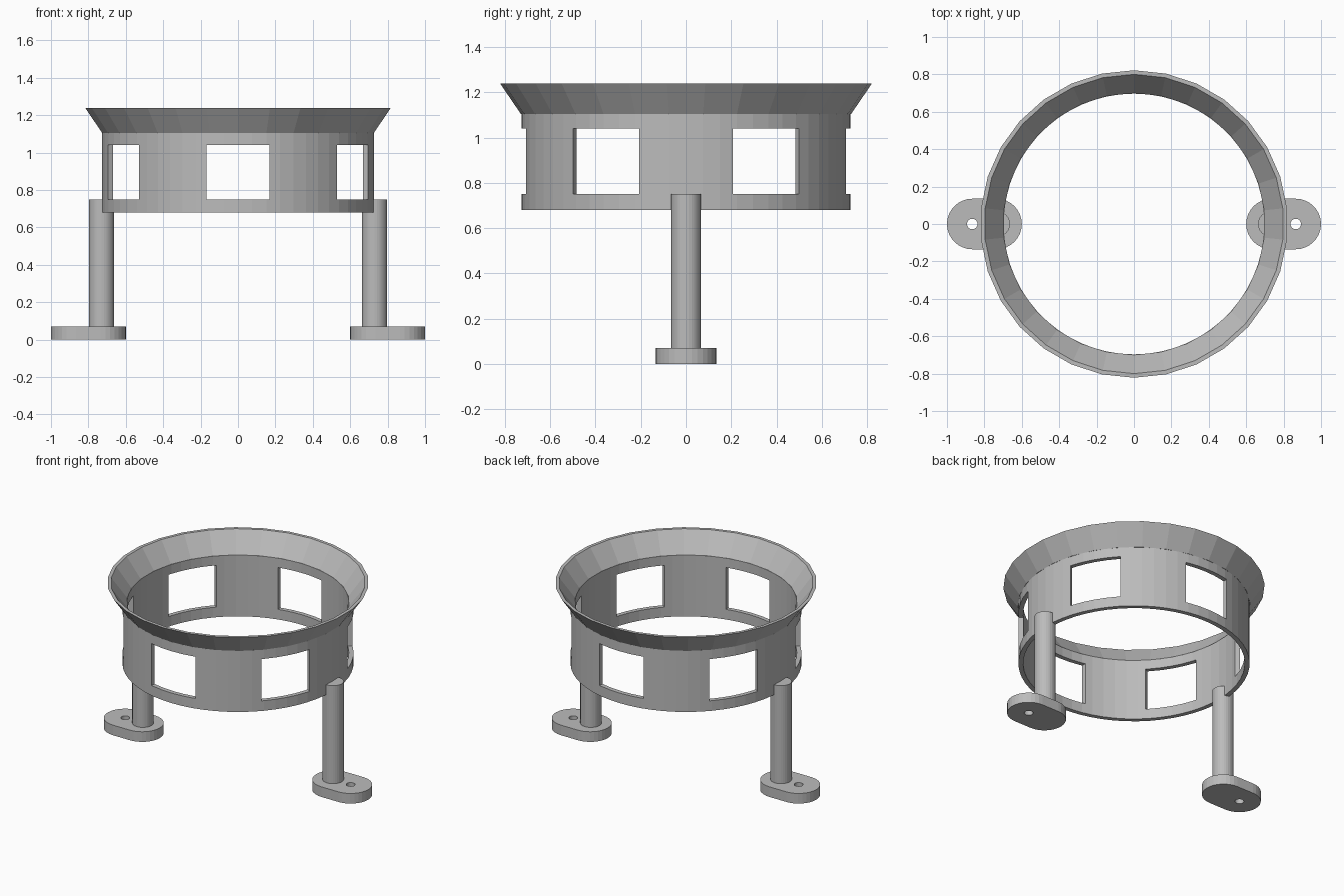
import bpy, bmesh, math
from mathutils import Matrix

cube = bpy.data.objects.get("Cube")
if cube:
    bpy.data.objects.remove(cube, do_unlink=True)

grey = bpy.data.materials.new("plain_grey")
GREY = (0.5, 0.5, 0.5, 1)
grey.diffuse_color = GREY
grey.use_nodes = True
grey.node_tree.nodes["Principled BSDF"].inputs["Base Color"].default_value = GREY


def finish(name, bm):
    bmesh.ops.recalc_face_normals(bm, faces=bm.faces)
    mesh = bpy.data.meshes.new(name)
    bm.to_mesh(mesh)
    bm.free()
    mesh.materials.append(grey)
    obj = bpy.data.objects.new(name, mesh)
    bpy.context.collection.objects.link(obj)
    return obj


def lathe(name, profile, sides, start=0.0):
    """Revolve a closed (radius, height) profile around z."""
    bm = bmesh.new()
    loops = []
    for i in range(sides):
        a = start + math.tau * i / sides
        loops.append([bm.verts.new((r * math.cos(a), r * math.sin(a), z)) for r, z in profile])
    n = len(profile)
    for i in range(sides):
        p, q = loops[i], loops[(i + 1) % sides]
        for j in range(n):
            k = (j + 1) % n
            bm.faces.new((p[j], q[j], q[k], p[k]))
    return finish(name, bm)


def cylinder(name, x, radius, z0, z1, sides=32):
    bm = bmesh.new()
    bmesh.ops.create_cone(bm, cap_ends=True, segments=sides, radius1=radius, radius2=radius,
                          depth=z1 - z0, matrix=Matrix.Translation((x, 0, (z0 + z1) / 2)))
    return finish(name, bm)


def cut(obj, cutter):
    cutter.hide_render = True
    cutter.hide_viewport = True
    mod = obj.modifiers.new("cut", "BOOLEAN")
    mod.operation = "DIFFERENCE"
    mod.solver = "EXACT"
    mod.object = cutter
    bpy.context.view_layer.update()
    with bpy.context.temp_override(object=obj, active_object=obj):
        bpy.ops.object.modifier_apply(modifier=mod.name)
    bpy.data.objects.remove(cutter, do_unlink=True)


# Cylindrical band with six square windows
band = lathe("window_band", [(0.697, 0.68), (0.727, 0.68), (0.727, 1.105), (0.697, 1.105)], 60)
bm = bmesh.new()
for i in range(6):
    turn = Matrix.Rotation(math.radians(30 + 60 * i), 4, "Z")
    bmesh.ops.create_cube(bm, size=1, matrix=turn @ Matrix.Translation((0.7, 0, 0.895))
                          @ Matrix.Diagonal((0.3, 0.335, 0.29, 1)))
cut(band, finish("window_cutter", bm))

# Flared rim, with a corner facing the front
lathe("flared_rim", [(0.7, 1.105), (0.73, 1.105), (0.822, 1.24), (0.8, 1.24)], 30, math.pi / 2)

# Legs and their rounded feet with a screw hole
for side, s in (("left", 1), ("right", -1)):
    cylinder(side + "_leg", s * 0.73, 0.067, 0.05, 0.75)
    bm = bmesh.new()
    outline = []
    for centre, start in ((0.865, -90), (0.735, 90)):
        for i in range(17):
            a = math.radians(start + 180 * i / 16)
            outline.append(bm.verts.new((s * (centre + 0.135 * math.cos(a)), 0.135 * math.sin(a), 0)))
    base = bm.faces.new(outline)
    top = bmesh.ops.extrude_face_region(bm, geom=[base])["geom"]
    bmesh.ops.translate(bm, vec=(0, 0, 0.07), verts=[v for v in top if isinstance(v, bmesh.types.BMVert)])
    foot = finish(side + "_foot", bm)
    cut(foot, cylinder("hole_cutter", s * 0.865, 0.028, -0.1, 0.2, 24))
